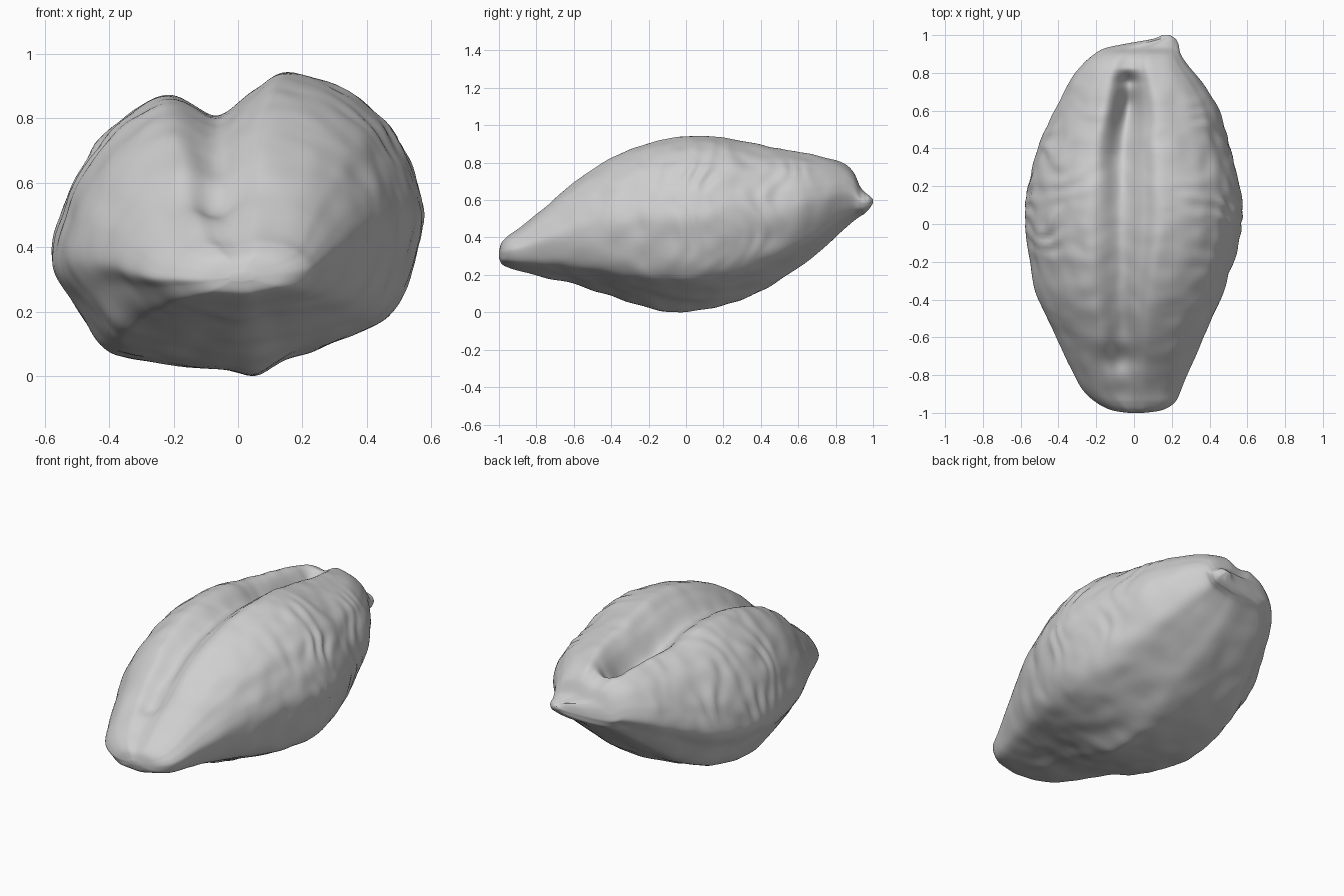
import bpy
import bmesh
import math
from mathutils import Vector, noise

cube = bpy.data.objects.get("Cube")
if cube:
    bpy.data.objects.remove(cube, do_unlink=True)

RINGS = 200
SIDES = 180

# Outline of the kernel along its length: y, min x, max x, bottom, top
stations = [
    (-1, -.03, .05, .29, .32),
    (-.985, -.12, .15, .255, .37),
    (-.945, -.2, .215, .235, .41),
    (-.88, -.27, .25, .215, .455),
    (-.76, -.335, .295, .185, .56),
    (-.6, -.41, .37, .15, .69),
    (-.4, -.505, .455, .085, .82),
    (-.2, -.55, .525, .03, .9),
    (0, -.575, .57, .012, .935),
    (.2, -.56, .56, .037, .93),
    (.4, -.51, .51, .11, .89),
    (.6, -.42, .45, .235, .855),
    (.75, -.345, .36, .355, .825),
    (.84, -.275, .285, .435, .795),
    (.895, -.215, .25, .485, .745),
    (.93, -.155, .24, .51, .67),
    (.955, -.04, .235, .525, .64),
    (.98, .1, .22, .55, .62),
    (1, .15, .19, .58, .6),
]

# Two-lobed cross-section: across from -1 to 1, up from 0 to 1
section = [
    (.09, 0), (.35, .055), (.62, .12), (.82, .19), (.93, .31), (1, .51),
    (.96, .65), (.87, .76), (.77, .85), (.58, .94), (.27, 1), (.1, .95),
    (-.05, .9), (-.2, .9), (-.38, .925), (-.54, .88), (-.72, .79),
    (-.86, .66), (-.95, .53), (-1, .36), (-.88, .23), (-.73, .085),
    (-.58, .045), (-.25, .015),
]

# Depth of the crease along its length: y, depth
crease = [(-1, 0), (-.85, 0), (-.65, .025), (-.1, .03), (.15, .045),
          (.4, .09), (.62, .14), (.74, .09), (.83, 0), (1, 0)]


def spline(points, t, closed=False):
    """Smooth curve through the points, with t from 0 to 1."""
    n = len(points)
    s = t * (n if closed else n - 1)
    i = min(int(s), n - 1 if closed else n - 2)
    f = s - i

    def pick(k):
        return points[k % n] if closed else points[max(0, min(n - 1, k))]

    result = []
    for a, b, c, d in zip(pick(i - 1), pick(i), pick(i + 1), pick(i + 2)):
        result.append(b + f * ((c - a) / 2 + f * (
            a - 2.5 * b + 2 * c - d / 2 + f * (1.5 * (b - c) + (d - a) / 2))))
    return result


def crease_depth(y):
    for (y0, d0), (y1, d1) in zip(crease, crease[1:]):
        if y <= y1:
            f = max(0, (y - y0) / (y1 - y0))
            return d0 + (d1 - d0) * f * f * (3 - 2 * f)
    return 0


def bump(value, centre, width):
    return math.exp(-((value - centre) / width) ** 2)


def surface_point(t, around):
    y, left, right, bottom, top = spline(stations, t)
    u, v = spline(section, around, closed=True)
    x = (left + right) / 2 + u * (right - left) / 2
    z = bottom + v * (top - bottom)

    # Crease between the lobes, deepening into a pit near the back
    if v > .6:
        centre = -.07 + .045 * bump(y, .7, .25)
        width = .06 + .02 * bump(y, .35, .25)
        z -= crease_depth(y) * bump(x, centre, width)

    # Crosswise dimple on the front slope
    if v > .5:
        z -= .03 * bump(y, -.72, .07) * bump(x, -.07, .13)

    # Short keel under the belly
    if v < .2:
        z -= .018 * bump(x, .05, .05) * bump(y, -.12, .16)

    # Cross wrinkles on the flanks, with soft lumps everywhere
    fade = max(0, 1 - y ** 4)
    place = Vector((x, y, z))
    warp = noise.noise(place * 4)
    flank = min(1, abs(u) * 1.3) * min(1, max(0, v - .2) * 4)
    wrinkle = math.sin(y * 55 + warp * 7) * flank * bump(y, .2, .5)
    wrinkle *= .4 + noise.noise(place * 6)
    lump = noise.noise(place * 9)
    push = fade * (.008 * wrinkle + .008 * lump)
    out = Vector((u, 0, v * 2 - 1)).normalized()
    return place + out * push


# Kernel: loft the rings and close both tips
bm = bmesh.new()
rings = []
for r in range(RINGS + 1):
    rings.append([bm.verts.new(surface_point(r / RINGS, s / SIDES))
                  for s in range(SIDES)])
for a, b in zip(rings, rings[1:]):
    for s in range(SIDES):
        n = (s + 1) % SIDES
        bm.faces.new((a[s], a[n], b[n], b[s]))
bm.faces.new(rings[0])
bm.faces.new(rings[-1])
bmesh.ops.recalc_face_normals(bm, faces=bm.faces)

# Stand it on the ground
floor = min(v.co.z for v in bm.verts)
bmesh.ops.translate(bm, verts=bm.verts, vec=(0, 0, -floor))
for face in bm.faces:
    face.smooth = True

mesh = bpy.data.meshes.new("kernel")
bm.to_mesh(mesh)
bm.free()
kernel = bpy.data.objects.new("kernel", mesh)
bpy.context.collection.objects.link(kernel)

# Plain pale grey
grey = bpy.data.materials.new("pale_grey")
grey.use_nodes = True
colour = (.62, .62, .62, 1)
grey.diffuse_color = colour
for node in grey.node_tree.nodes:
    if node.type == "BSDF_PRINCIPLED":
        node.inputs["Base Color"].default_value = colour
mesh.materials.append(grey)
